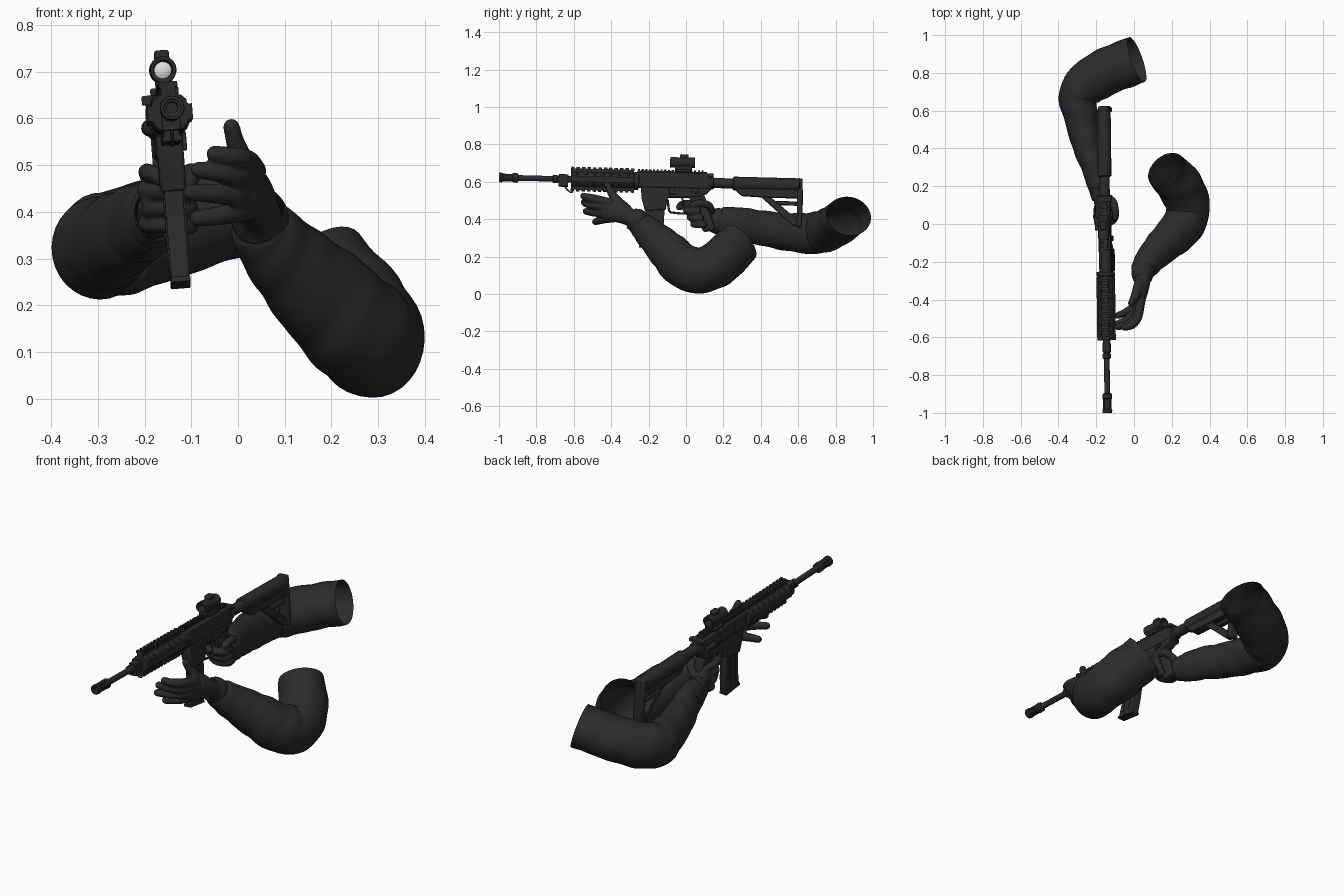
import bpy, bmesh, math
from mathutils import Vector, Matrix

def material(name, c):
    m = bpy.data.materials.new(name)
    m.diffuse_color = (c, c, c, 1)
    return m

DARK = material("charcoal", 0.024)
LENS = material("pale_glass", 0.75)

# The rifle is built along y with its bore at the origin, then slightly yawed, pitched and canted
GUN = (Matrix.Translation((-0.153, 0, 0.597)) @ Matrix.Rotation(0.0125, 4, 'Z')
       @ Matrix.Rotation(-0.026, 4, 'X') @ Matrix.Rotation(-0.078, 4, 'Y'))

def finish(bm, name, gun=True, mat=DARK, bevel=0, angle=0.6):
    bmesh.ops.recalc_face_normals(bm, faces=bm.faces)
    me = bpy.data.meshes.new(name)
    bm.to_mesh(me)
    bm.free()
    me.materials.append(mat)
    me.shade_smooth()
    me.set_sharp_from_angle(angle=angle)
    ob = bpy.data.objects.new(name, me)
    bpy.context.collection.objects.link(ob)
    if gun:
        ob.matrix_world = GUN
    if bevel:
        b = ob.modifiers.new("bevel", 'BEVEL')
        b.width, b.segments = bevel, 2
    return ob

def add_box(bm, x, y, z):
    c = [(a + b) / 2 for a, b in (x, y, z)]
    s = [abs(b - a) for a, b in (x, y, z)]
    bmesh.ops.create_cube(bm, size=1, matrix=Matrix.Translation(c) @ Matrix.Diagonal((*s, 1)))

def box(name, x, y, z, bevel=0.003):
    bm = bmesh.new()
    add_box(bm, x, y, z)
    return finish(bm, name, bevel=bevel)

def lathe(name, prof, x=0, z=0, n=24, mat=DARK):
    """Revolve (y, radius) points about an axis parallel to y."""
    bm = bmesh.new()
    rings = [[bm.verts.new((x + r * math.cos(a), y, z + r * math.sin(a)))
              for a in (math.tau * i / n for i in range(n))] for y, r in prof]
    for A, B in zip(rings, rings[1:]):
        for i in range(n):
            bm.faces.new((A[i], A[(i + 1) % n], B[(i + 1) % n], B[i]))
    bm.faces.new(rings[0])
    bm.faces.new(rings[-1])
    return finish(bm, name, mat=mat)

def plate(name, pts, w, x=0, bevel=0.004):
    """Extrude a (y, z) outline across x."""
    bm = bmesh.new()
    f = bm.faces.new([bm.verts.new((x - w / 2, y, z)) for y, z in pts])
    ext = bmesh.ops.extrude_face_region(bm, geom=[f])
    bmesh.ops.translate(bm, vec=(w, 0, 0), verts=[v for v in ext['geom'] if isinstance(v, bmesh.types.BMVert)])
    return finish(bm, name, bevel=bevel)

def sweep(bm, pts, steps=6, n=16, cap=True, folds=0):
    """Tube through (x, y, z, side radius, upright radius) points on a smooth curve."""
    P = [Vector(p) for p in pts]
    P = [2 * P[0] - P[1]] + P + [2 * P[-1] - P[-2]]
    path = []
    for i in range(1, len(P) - 2):
        a, b, c, d = P[i - 1:i + 3]
        for k in range(steps + (i == len(P) - 3)):
            t = k / steps
            path.append(0.5 * (2 * b + (c - a) * t + (2 * a - 5 * b + 4 * c - d) * t * t
                               + (3 * b - a - 3 * c + d) * t ** 3))
    rings, s = [], 0
    for i, q in enumerate(path):
        t = (path[min(i + 1, len(path) - 1)].to_3d() - path[max(i - 1, 0)].to_3d()).normalized()
        u = t.cross(Vector((0, 0, 1)) if abs(t.z) < 0.95 else Vector((0, 1, 0))).normalized()
        v = u.cross(t)
        ring = [(q.to_3d(), 1.0)]
        caps = [(t * q[4], math.sin(g), math.cos(g)) for g in (0.4, 0.8, 1.15, 1.45)]
        if cap and i == 0:
            ring = [(q.to_3d() - d * sn, cs) for d, sn, cs in reversed(caps)] + ring
        if cap and i == len(path) - 1:
            ring += [(q.to_3d() + d * sn, cs) for d, sn, cs in caps]
        s = i / steps
        for c, k in ring:
            R = []
            for j in range(n):
                a = math.tau * j / n
                w = k * (1 + folds * (math.sin(6 * s + 2 * math.sin(a + 0.6)) + 0.6 * math.sin(9 * s + 3 * math.cos(a))))
                R.append(bm.verts.new(c + u * q[3] * w * math.cos(a) + v * q[4] * w * math.sin(a)))
            rings.append(R)
    for A, B in zip(rings, rings[1:]):
        for j in range(n):
            bm.faces.new((A[j], A[(j + 1) % n], B[(j + 1) % n], B[j]))
    if cap:
        bm.faces.new(rings[0])
        bm.faces.new(rings[-1])

def tube(name, pts, gun=True, **kw):
    bm = bmesh.new()
    sweep(bm, pts, **kw)
    return finish(bm, name, gun, angle=1.2)

def round_path(pts, r):
    return [(*p, r, r) for p in pts]

def hand(name, limbs):
    """Merge palm, fingers and thumb into one smooth glove."""
    bm = bmesh.new()
    for pts in limbs:
        sweep(bm, pts)
    ob = finish(bm, name, gun=False, angle=3)
    m = ob.modifiers.new("merge", 'REMESH')
    m.mode, m.voxel_size, m.use_smooth_shade = 'VOXEL', 0.005, True
    m = ob.modifiers.new("soften", 'SMOOTH')
    m.factor, m.iterations = 0.5, 4

# Barrel and muzzle
lathe("barrel", [(-0.93, 0.015), (-0.715, 0.015), (-0.71, 0.022), (-0.69, 0.022), (-0.685, 0.018), (-0.58, 0.018)])
lathe("flash_hider", [(-0.94, 0.012), (-0.995, 0.012), (-1.0, 0.019), (-1.0, 0.025), (-0.985, 0.026), (-0.975, 0.019),
                      (-0.93, 0.019), (-0.925, 0.025), (-0.90, 0.025), (-0.895, 0.016)])
bm = bmesh.new()
for i in range(6):
    a = math.tau * i / 6
    x, z = 0.018 * math.cos(a), 0.018 * math.sin(a)
    add_box(bm, (x - 0.004, x + 0.004), (-0.985, -0.92), (z - 0.004, z + 0.004))
finish(bm, "hider_ribs")
box("gas_block", (-0.02, 0.02), (-0.68, -0.63), (-0.04, 0.025))
tube("sling_loop", round_path([(0, -0.65, -0.035), (0, -0.63, -0.06), (0, -0.61, -0.07), (0, -0.6, -0.05)], 0.004), n=8)

# Handguard: toothed rails above and below, smooth covers at the sides
lathe("handguard", [(-0.615, 0.03), (-0.615, 0.043), (-0.28, 0.043), (-0.275, 0.048), (-0.255, 0.048), (-0.25, 0.03)], n=20)
for name, ang, h in (("top", 0, 0.066), ("right", 90, 0.048), ("bottom", 180, 0.062), ("left", 270, 0.048)):
    bm = bmesh.new()
    toothed = ang % 180 == 0
    add_box(bm, (-0.016, 0.016), (-0.615, -0.28), (0.03, h - 0.008 * toothed))
    for i in range(12 * toothed):
        y = -0.615 + i * 0.029
        add_box(bm, (-0.02, 0.02), (y, y + 0.018), (h - 0.012, h))
    bm.transform(Matrix.Rotation(math.radians(ang), 4, 'Y'))
    finish(bm, name + "_handguard_rail")
bm = bmesh.new()
for i in range(7):
    for ang in (45, 135, 225, 315):
        m = Matrix.Rotation(math.radians(ang), 4, 'Y') @ Matrix.Translation((0, -0.58 + i * 0.045, 0.043))
        bmesh.ops.create_cone(bm, cap_ends=True, segments=10, radius1=0.011, radius2=0.009, depth=0.004, matrix=m)
finish(bm, "handguard_vent_rims")

# Receiver, magazine and controls
plate("upper_receiver", [(-0.26, -0.035), (-0.26, 0.04), (-0.24, 0.048), (0.12, 0.048), (0.135, 0.03), (0.135, -0.035)], 0.062, bevel=0.008)
plate("lower_receiver", [(-0.24, -0.03), (-0.235, -0.09), (-0.215, -0.16), (-0.105, -0.15), (-0.095, -0.085), (0.06, -0.08),
                         (0.11, -0.06), (0.14, -0.03)], 0.056, bevel=0.006)
bm = bmesh.new()
add_box(bm, (-0.014, 0.014), (-0.26, 0.11), (0.04, 0.056))
for i in range(18):
    y = -0.258 + i * 0.02
    add_box(bm, (-0.02, 0.02), (y, y + 0.011), (0.053, 0.063))
finish(bm, "receiver_rail")
plate("magazine", [(-0.212, -0.1), (-0.213, -0.2), (-0.222, -0.28), (-0.236, -0.35), (-0.13, -0.362), (-0.117, -0.28),
                   (-0.112, -0.2), (-0.112, -0.1)], 0.04)
plate("magazine_base", [(-0.241, -0.342), (-0.243, -0.354), (-0.125, -0.366), (-0.123, -0.354)], 0.042, bevel=0.002)
for x in (-0.021, 0.021):
    for y in (-0.185, -0.145):
        plate("magazine_rib", [(y - 0.006, -0.16), (y - 0.022, -0.33), (y - 0.012, -0.33), (y + 0.006, -0.16)], 0.004, x, bevel=0)
box("ejection_cover", (-0.036, -0.03), (-0.15, -0.03), (-0.022, 0.02))
box("bolt_release", (0.028, 0.038), (-0.09, -0.06), (-0.07, -0.03))
box("selector", (0.028, 0.037), (0.03, 0.07), (-0.06, -0.045))
lathe("forward_assist", [(0.03, 0.008), (0.035, 0.015), (0.09, 0.015), (0.095, 0.018), (0.11, 0.018)], x=-0.036, z=-0.012)
box("charging_handle", (-0.04, 0.04), (0.115, 0.145), (0.03, 0.048))
tube("trigger_guard", round_path([(0, -0.095, -0.1), (0, -0.085, -0.155), (0, -0.06, -0.165), (0, 0.01, -0.165), (0, 0.03, -0.13)], 0.006), n=8)
tube("trigger", round_path([(0, -0.02, -0.08), (0, -0.012, -0.11), (0, -0.025, -0.14)], 0.005), n=8)
plate("pistol_grip", [(0.015, -0.07), (0.1, -0.065), (0.115, -0.11), (0.165, -0.25), (0.1, -0.265), (0.035, -0.12)], 0.048, bevel=0.012)

# Stock
lathe("buffer_tube", [(0.12, 0.034), (0.145, 0.034), (0.15, 0.027), (0.3, 0.027)])
lathe("stock_tube", [(0.25, 0.03), (0.255, 0.037), (0.605, 0.037), (0.61, 0.03)])
plate("stock_body", [(0.255, 0.0), (0.25, -0.02), (0.3, -0.065), (0.43, -0.07), (0.6, -0.07), (0.6, 0.0)], 0.05)
plate("stock_lower_strut", [(0.4, -0.065), (0.45, -0.065), (0.6, -0.185), (0.6, -0.22), (0.575, -0.215)], 0.034)
plate("stock_inner_bar", [(0.43, -0.088), (0.6, -0.088), (0.6, -0.11), (0.45, -0.11)], 0.026)
plate("butt_plate", [(0.595, 0.036), (0.623, 0.036), (0.627, -0.1), (0.623, -0.225), (0.598, -0.225)], 0.056, bevel=0.008)

# Red dot sight
lathe("sight_tube", [(-0.025, 0.018), (-0.084, 0.02), (-0.087, 0.028), (-0.06, 0.029), (-0.055, 0.027), (0.015, 0.027),
                     (0.02, 0.029), (0.045, 0.028), (0.045, 0.021), (0.001, 0.021)], z=0.106)
lathe("sight_lens", [(-0.03, 0.0185), (-0.034, 0.013), (-0.035, 0.004)], z=0.106, mat=LENS)
box("sight_mount", (-0.018, 0.018), (-0.06, 0.03), (0.055, 0.086))
box("sight_clamp", (-0.03, 0.03), (-0.055, 0.025), (0.052, 0.068))
box("sight_turret", (-0.016, 0.016), (-0.035, 0.01), (0.125, 0.149), 0.006)
box("clamp_knob", (-0.05, -0.025), (-0.035, -0.005), (0.034, 0.054))

# Sleeves, open at the shoulder end
tube("right_sleeve", [(-0.178, 0.165, 0.39, 0.048, 0.062), (-0.187, 0.2, 0.385, 0.058, 0.08), (-0.212, 0.3, 0.373, 0.066, 0.088),
                      (-0.25, 0.42, 0.35, 0.078, 0.094), (-0.28, 0.56, 0.33, 0.088, 0.102), (-0.295, 0.68, 0.325, 0.104, 0.112),
                      (-0.228, 0.758, 0.343, 0.121, 0.113), (-0.11, 0.823, 0.38, 0.125, 0.109), (0.016, 0.869, 0.418, 0.127, 0.107)],
     gun=False, n=32, steps=8, cap=False, folds=0.016)
tube("left_sleeve", [(0.042, -0.255, 0.385, 0.056, 0.06), (0.058, -0.225, 0.355, 0.07, 0.076), (0.11, -0.16, 0.292, 0.085, 0.093),
                     (0.18, -0.09, 0.222, 0.1, 0.111), (0.255, -0.012, 0.148, 0.113, 0.12), (0.287, 0.085, 0.125, 0.114, 0.121),
                     (0.25, 0.19, 0.178, 0.122, 0.124), (0.172, 0.286, 0.275, 0.11, 0.12)],
     gun=False, n=32, steps=8, cap=False, folds=0.016)

# Glove cuffs
tube("right_cuff", [(-0.176, 0.13, 0.395, 0.046, 0.058), (-0.18, 0.165, 0.39, 0.053, 0.07), (-0.185, 0.19, 0.387, 0.05, 0.066)],
     gun=False, n=28, cap=False)
tube("left_cuff", [(0.045, -0.295, 0.405, 0.05, 0.056), (0.046, -0.262, 0.39, 0.06, 0.066), (0.055, -0.24, 0.37, 0.057, 0.062)],
     gun=False, n=28, cap=False)

# Right hand wrapped round the grip
limbs = [[(-0.18, 0.21, 0.387, 0.038, 0.048), (-0.176, 0.14, 0.4, 0.04, 0.055), (-0.178, 0.09, 0.42, 0.03, 0.06), (-0.185, 0.06, 0.425, 0.02, 0.05)],
         round_path([(-0.185, 0.09, 0.475), (-0.195, 0.025, 0.485), (-0.18, -0.02, 0.48), (-0.145, -0.035, 0.465)], 0.019),
         round_path([(-0.155, 0.14, 0.44), (-0.112, 0.12, 0.475), (-0.1, 0.075, 0.485), (-0.1, 0.035, 0.475)], 0.02)]
for i in range(3):
    z, y = 0.446 - 0.036 * i, 0.018 * i
    limbs.append(round_path([(-0.185, 0.08 + y, z), (-0.195, 0.03 + y, z), (-0.15, 0.005 + y, z), (-0.108, 0.025 + y, z - 0.004),
                             (-0.105, 0.06 + y, z - 0.004)], 0.021 - 0.001 * i))
hand("right_hand", limbs)

# Left hand, cupped beside the handguard: fingers slant forward under it and the thumb is raised
limbs = [[(0.055, -0.24, 0.375, 0.042, 0.044), (0.046, -0.3, 0.41, 0.042, 0.048), (0.036, -0.36, 0.437, 0.038, 0.056), (0.028, -0.41, 0.445, 0.03, 0.056)],
         [(0.03, -0.32, 0.45, 0.032, 0.032), (0.01, -0.375, 0.505, 0.026, 0.026), (-0.006, -0.405, 0.55, 0.02, 0.02), (-0.014, -0.42, 0.582, 0.018, 0.018)]]
for path in ([(0.036, -0.41, 0.488), (0.02, -0.495, 0.51), (-0.01, -0.535, 0.518), (-0.05, -0.548, 0.524)],
             [(0.036, -0.41, 0.463), (0.01, -0.49, 0.473), (-0.03, -0.53, 0.482), (-0.084, -0.545, 0.49)],
             [(0.032, -0.4, 0.432), (0.0, -0.47, 0.434), (-0.045, -0.51, 0.438), (-0.1, -0.535, 0.442)],
             [(0.03, -0.38, 0.408), (0.0, -0.435, 0.4), (-0.04, -0.465, 0.392), (-0.086, -0.485, 0.386)]):
    limbs.append([(*p, r, r) for p, r in zip(path, (0.025, 0.023, 0.021, 0.018))])
hand("left_hand", limbs)
